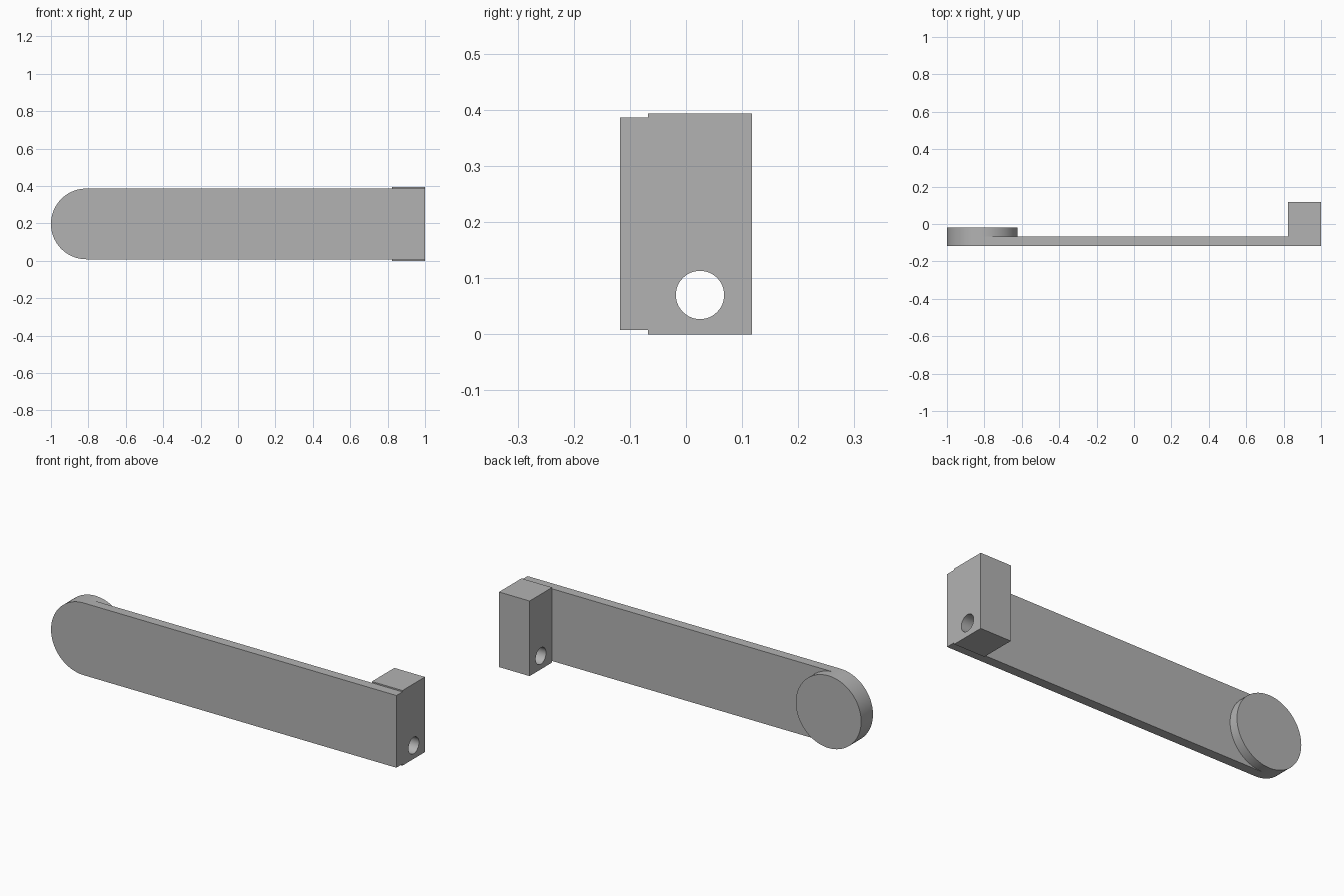
import bpy, bmesh
from math import pi, sin, cos
from mathutils import Matrix

cube = bpy.data.objects.get("Cube")
if cube:
    bpy.data.objects.remove(cube, do_unlink=True)

# Single grey finish
grey = bpy.data.materials.new("plain grey")
grey.use_nodes = True
colour = (0.45, 0.45, 0.45, 1)
grey.diffuse_color = colour
grey.node_tree.nodes["Principled BSDF"].inputs["Base Color"].default_value = colour

RADIUS = 0.189
END_X, MID_Z = -1 + RADIUS, 0.197
FRONT, SEAM, DISC_BACK, BLOCK_BACK = -0.118, -0.068, -0.02, 0.118
STEPS = 48


def add_object(name, bm):
    bmesh.ops.recalc_face_normals(bm, faces=bm.faces)
    mesh = bpy.data.meshes.new(name)
    bm.to_mesh(mesh)
    bm.free()
    mesh.materials.append(grey)
    obj = bpy.data.objects.new(name, mesh)
    bpy.context.collection.objects.link(obj)
    return obj


def extrude_profile(name, points, y0, y1):
    """Closed x-z outline extruded from y0 to y1."""
    bm = bmesh.new()
    face = bm.faces.new([bm.verts.new((x, y0, z)) for x, z in points])
    out = bmesh.ops.extrude_face_region(bm, geom=[face])
    verts = [g for g in out["geom"] if isinstance(g, bmesh.types.BMVert)]
    bmesh.ops.translate(bm, vec=(0, y1 - y0, 0), verts=verts)
    return add_object(name, bm)


def arc(start, end, steps):
    angles = [start + (end - start) * i / steps for i in range(steps + 1)]
    return [(END_X + RADIUS * cos(a), MID_Z + RADIUS * sin(a)) for a in angles]


# Flat arm with one rounded end
outline = arc(pi / 2, 3 * pi / 2, STEPS) + [(1, MID_Z - RADIUS), (1, MID_Z + RADIUS)]
arm = extrude_profile("arm_plate", outline, FRONT, SEAM)

# Round boss behind the rounded end
disc = extrude_profile("end_disc", arc(pi / 2, 5 * pi / 2, 2 * STEPS)[:-1], SEAM, DISC_BACK)

# Mounting block behind the square end
block = extrude_profile("mounting_block",
                        [(0.823, 0), (1, 0), (1, 0.393), (0.823, 0.393)], SEAM, BLOCK_BACK)

# Sideways bolt hole through the block
bm = bmesh.new()
bmesh.ops.create_cone(bm, cap_ends=True, segments=STEPS, radius1=0.043, radius2=0.043, depth=0.4,
                      matrix=Matrix.Translation((0.91, 0.025, 0.07)) @ Matrix.Rotation(pi / 2, 4, 'Y'))
cutter = add_object("hole_cutter", bm)
cutter.hide_render = True
cut = block.modifiers.new("bolt hole", 'BOOLEAN')
cut.operation = 'DIFFERENCE'
cut.solver = 'EXACT'
cut.object = cutter

# Apply the cut, then drop the cutter
bpy.ops.object.select_all(action='DESELECT')
block.select_set(True)
bpy.context.view_layer.objects.active = block
bpy.ops.object.modifier_apply(modifier=cut.name)
bpy.data.objects.remove(cutter, do_unlink=True)

# Smooth curved walls, crisp edges
for obj in (arm, disc, block):
    obj.select_set(True)
bpy.ops.object.shade_smooth_by_angle(angle=pi / 6)
